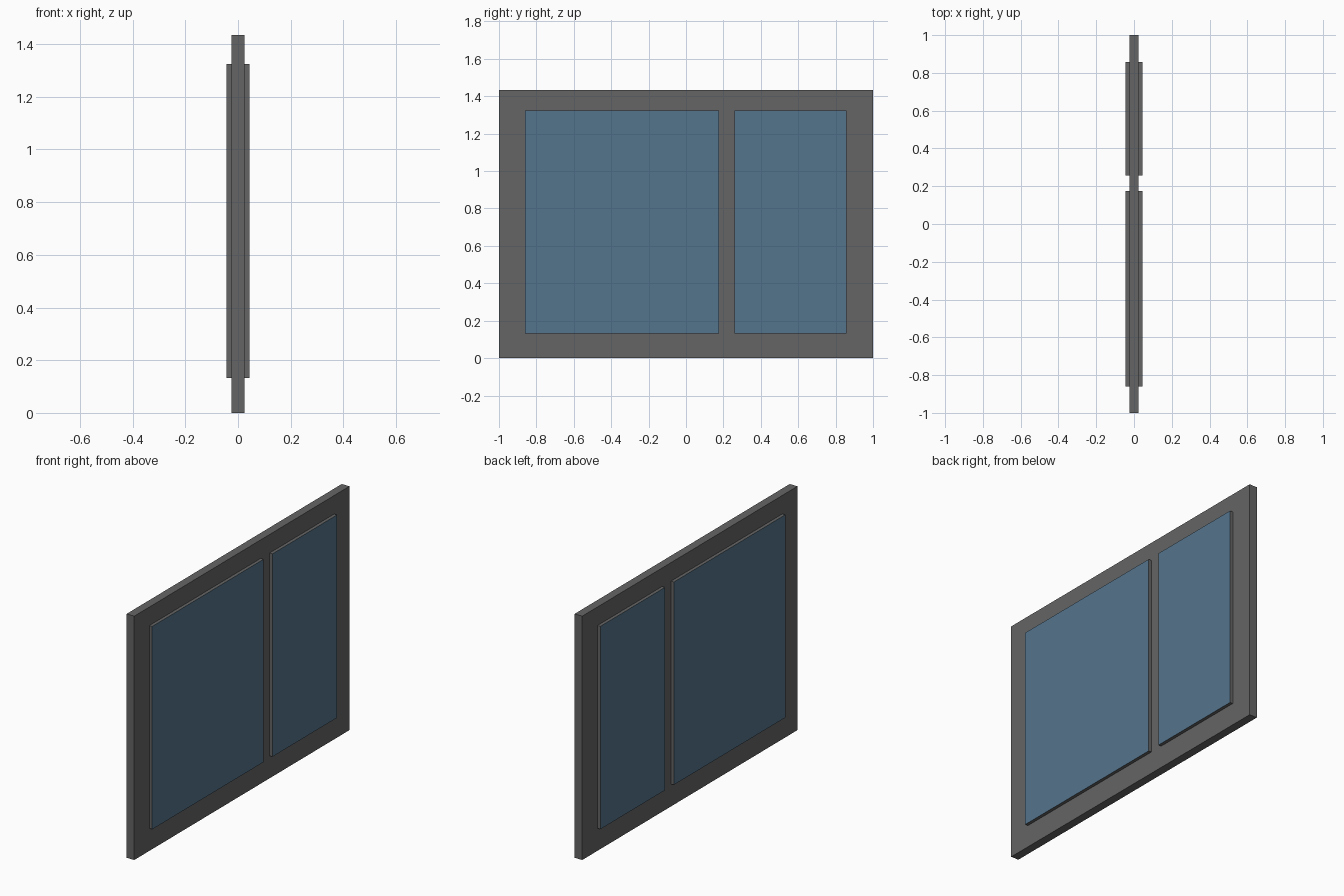
import bpy, bmesh

if "Cube" in bpy.data.objects:
    bpy.data.objects.remove(bpy.data.objects["Cube"])


def material(name, rgb):
    m = bpy.data.materials.new(name)
    m.diffuse_color = (*rgb, 1.0)
    m.use_nodes = True
    m.node_tree.nodes["Principled BSDF"].inputs["Base Color"].default_value = m.diffuse_color
    return m


GREY = material("frame grey", (0.130, 0.130, 0.130))
BLUE = material("glass blue", (0.088, 0.174, 0.262))

FRAME_HALF = 0.025
PANE_HALF = 0.044
YS = [-1.0, -0.86, 0.176, 0.258, 0.858, 1.0]   # frame edges and openings
ZS = [0.0, 0.132, 1.325, 1.434]


def finish(name, bm, mats):
    bmesh.ops.recalc_face_normals(bm, faces=bm.faces)
    mesh = bpy.data.meshes.new(name)
    bm.to_mesh(mesh)
    bm.free()
    for m in mats:
        mesh.materials.append(m)
    ob = bpy.data.objects.new(name, mesh)
    bpy.context.collection.objects.link(ob)
    return ob


# Frame: a flat grid with two openings, extruded to its thickness
bm = bmesh.new()
grid = [[bm.verts.new((-FRAME_HALF, y, z)) for z in ZS] for y in YS]
for i in range(len(YS) - 1):
    for j in range(len(ZS) - 1):
        if j == 1 and i in (1, 3):
            continue
        bm.faces.new((grid[i][j], grid[i + 1][j], grid[i + 1][j + 1], grid[i][j + 1]))
ext = bmesh.ops.extrude_face_region(bm, geom=bm.faces[:], use_keep_orig=True)
bmesh.ops.translate(bm, vec=(2 * FRAME_HALF, 0, 0),
                    verts=[g for g in ext["geom"] if isinstance(g, bmesh.types.BMVert)])
finish("window_frame", bm, [GREY])

# Sashes: raised blocks filling the openings, glass on both broad faces
for name, i in (("wide_sash", 1), ("narrow_sash", 3)):
    bm = bmesh.new()
    bmesh.ops.create_cube(bm, size=1)
    y0, y1, z0, z1 = YS[i], YS[i + 1], ZS[1], ZS[2]
    bmesh.ops.scale(bm, vec=(2 * PANE_HALF, y1 - y0, z1 - z0), verts=bm.verts)
    bmesh.ops.translate(bm, vec=(0, (y0 + y1) / 2, (z0 + z1) / 2), verts=bm.verts)
    bm.normal_update()
    for f in bm.faces:
        f.material_index = 1 if abs(f.normal.x) > 0.5 else 0
    finish(name, bm, [GREY, BLUE])
